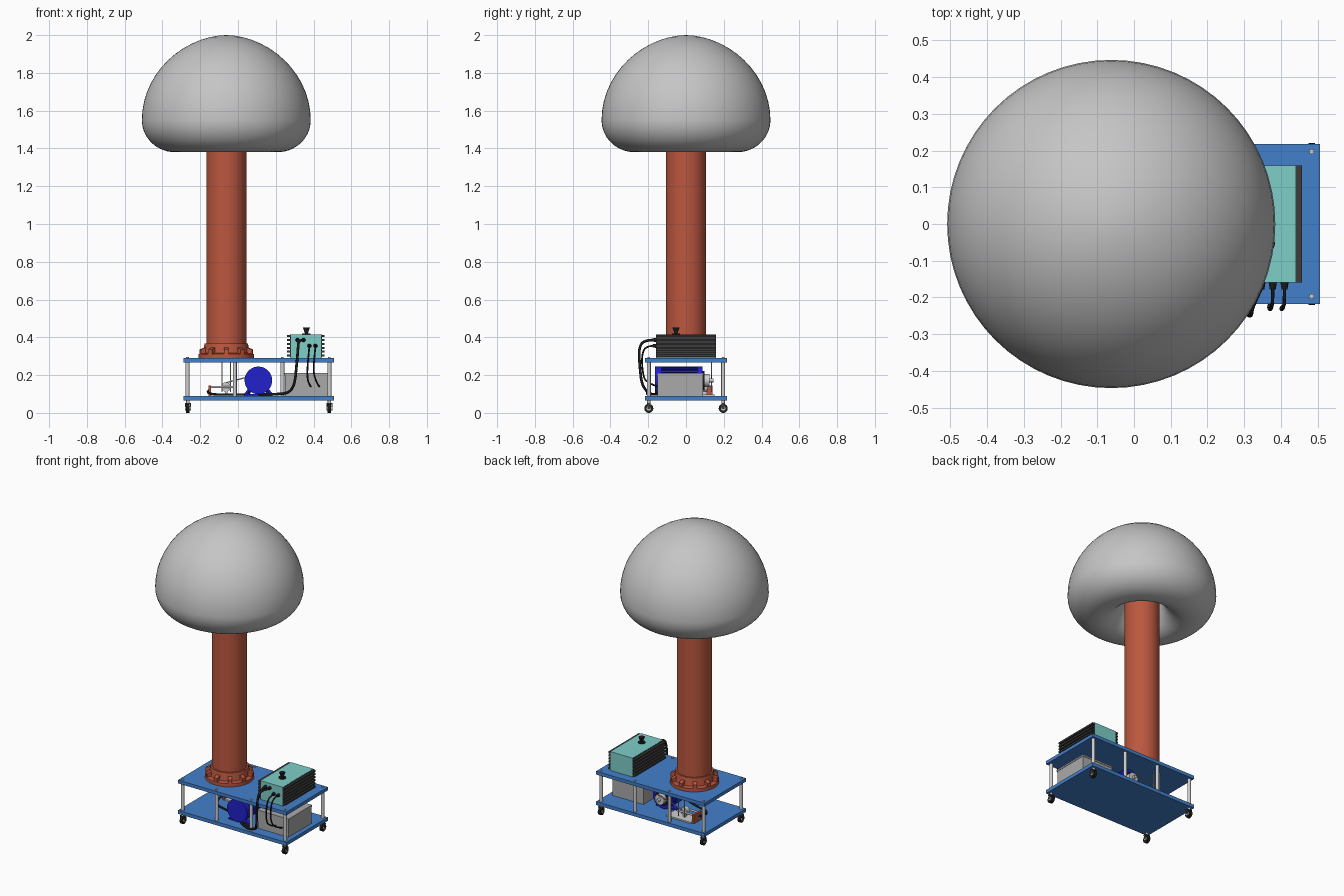
import bpy, bmesh, math
from mathutils import Matrix, Vector

if "Cube" in bpy.data.objects:
    bpy.data.objects.remove(bpy.data.objects["Cube"])


def material(name, rgb):
    m = bpy.data.materials.new(name)
    m.diffuse_color = (*rgb, 1)
    m.use_nodes = True
    m.node_tree.nodes["Principled BSDF"].inputs["Base Color"].default_value = m.diffuse_color
    return m


SILVER = material("dome silver", (0.56, 0.56, 0.56))
COPPER = material("copper red", (0.50, 0.095, 0.05))
BLUE = material("deck blue", (0.055, 0.215, 0.60))
TEAL = material("teal", (0.21, 0.62, 0.58))
MOTOR = material("motor blue", (0.015, 0.015, 0.60))
GREY = material("box grey", (0.40, 0.40, 0.40))
STEEL = material("steel", (0.62, 0.62, 0.62))
BLACK = material("black", (0.012, 0.012, 0.012))
DARK = material("heat sink grey", (0.045, 0.045, 0.045))


def finish(name, bm, mat, smooth=False):
    bmesh.ops.recalc_face_normals(bm, faces=bm.faces)
    me = bpy.data.meshes.new(name)
    bm.to_mesh(me)
    bm.free()
    ob = bpy.data.objects.new(name, me)
    bpy.context.collection.objects.link(ob)
    me.materials.append(mat)
    if smooth:
        bpy.ops.object.select_all(action='DESELECT')
        ob.select_set(True)
        bpy.context.view_layer.objects.active = ob
        bpy.ops.object.shade_smooth_by_angle(angle=math.radians(35))
    return ob


def box(name, x0, x1, y0, y1, z0, z1, mat):
    bm = bmesh.new()
    size = Matrix.Diagonal((x1 - x0, y1 - y0, z1 - z0, 1))
    mid = Matrix.Translation(((x0 + x1) / 2, (y0 + y1) / 2, (z0 + z1) / 2))
    bmesh.ops.create_cube(bm, size=1, matrix=mid @ size)
    return finish(name, bm, mat)


def rod(name, a, b, r, mat, r2=None, n=24):
    a, b = Vector(a), Vector(b)
    bm = bmesh.new()
    mtx = Matrix.Translation((a + b) / 2) @ (b - a).to_track_quat('Z', 'Y').to_matrix().to_4x4()
    bmesh.ops.create_cone(bm, cap_ends=True, segments=n, radius1=r,
                          radius2=r if r2 is None else r2, depth=(b - a).length, matrix=mtx)
    return finish(name, bm, mat, True)


def lathe(name, profile, cx, mat, n=64):
    bm = bmesh.new()
    verts = [bm.verts.new((r, 0, z)) for r, z in profile]
    edges = [bm.edges.new(p) for p in zip(verts, verts[1:])]
    bmesh.ops.spin(bm, geom=verts + edges, cent=(0, 0, 0), axis=(0, 0, 1),
                   angle=math.tau, steps=n)
    bmesh.ops.remove_doubles(bm, verts=bm.verts, dist=1e-5)
    bmesh.ops.translate(bm, verts=bm.verts, vec=(cx, 0, 0))
    return finish(name, bm, mat, True)


def cable(name, pts, r, mat):
    cu = bpy.data.curves.new(name, 'CURVE')
    cu.dimensions = '3D'
    cu.bevel_depth, cu.bevel_resolution, cu.use_fill_caps = r, 2, True
    sp = cu.splines.new('NURBS')
    sp.points.add(len(pts) - 1)
    for p, co in zip(sp.points, pts):
        p.co = (*co, 1)
    sp.use_endpoint_u, sp.order_u, sp.resolution_u = True, 3, 8
    cu.materials.append(mat)
    bpy.context.collection.objects.link(bpy.data.objects.new(name, cu))


CX = -0.062  # tower axis

# mushroom cap: dome, rounded rim, hollow underside closing on the tower
q = [i / 14 * math.pi / 2 for i in range(15)]
dome = [(0.447 * max(math.cos(t), 0) ** 1.08, 1.55 + 0.45 * math.sin(t)) for t in reversed(q)]
dome[0] = (0, 2.0)
dome += [(0.27 + 0.177 * math.cos(t), 1.55 - 0.17 * math.sin(t)) for t in q[1:]]
dome += [(0.27 - 0.15 * math.sin(t), 1.56 - 0.18 * math.cos(t)) for t in q[1:]]
dome += [(0.09, 1.61), (0, 1.62)]
lathe("dome_cap", dome, CX, SILVER)

# tower tube and its ribbed flange
rod("tower_tube", (CX, 0, 0.29), (CX, 0, 1.615), 0.106, COPPER, n=64)
lathe("tower_flange", [(0, 0.29), (0.148, 0.29), (0.148, 0.312), (0.122, 0.316),
                       (0.115, 0.368), (0, 0.368)], CX, COPPER)
for i in range(10):
    bm = bmesh.new()
    prof = [(0.10, 0.30), (0.146, 0.30), (0.146, 0.335), (0.122, 0.345), (0.10, 0.345)]
    face = bm.faces.new([bm.verts.new((r, -0.012, z)) for r, z in prof])
    ext = bmesh.ops.extrude_face_region(bm, geom=[face])["geom"]
    bmesh.ops.translate(bm, vec=(0, 0.024, 0),
                        verts=[v for v in ext if isinstance(v, bmesh.types.BMVert)])
    bm.transform(Matrix.Translation((CX, 0, 0)) @ Matrix.Rotation(math.tau * (i + 0.5) / 10, 4, 'Z'))
    finish(f"flange_rib_{i}", bm, COPPER)

# two decks, posts, bolts and casters
box("lower_deck", -0.288, 0.507, -0.218, 0.218, 0.066, 0.089, BLUE)
box("upper_deck", -0.288, 0.507, -0.218, 0.218, 0.268, 0.290, BLUE)
for y in (-0.197, 0.197):
    for x in (-0.267, -0.017, 0.235, 0.484):
        rod("deck_post", (x, y, 0.089), (x, y, 0.268), 0.0105, STEEL)
        rod("deck_bolt", (x, y, 0.290), (x, y, 0.295), 0.007, STEEL, n=12)
    for x in (-0.265, 0.484):
        rod("caster_stem", (x, y, 0.045), (x, y, 0.066), 0.009, STEEL, n=12)
        box("caster_fork_top", x - 0.016, x + 0.016, y - 0.010, y + 0.010, 0.047, 0.053, DARK)
        rod("caster_tyre", (x - 0.009, y, 0.024), (x + 0.009, y, 0.024), 0.024, BLACK)
        rod("caster_hub", (x - 0.015, y, 0.024), (x + 0.015, y, 0.024), 0.012, STEEL, n=16)
        for s in (-1, 1):
            box("caster_fork_side", x + s * 0.0135 - 0.002, x + s * 0.0135 + 0.002,
                y - 0.008, y + 0.008, 0.02, 0.05, DARK)

# teal control box with finned heat sinks on both ends
box("control_box", 0.28, 0.44, -0.16, 0.16, 0.290, 0.415, TEAL)
for x0, x1, xb in ((0.26, 0.28, 0.275), (0.44, 0.458, 0.44)):
    box("heat_sink_back", xb, xb + 0.005, -0.16, 0.16, 0.292, 0.414, DARK)
    for i in range(6):
        z = 0.298 + i * 0.0205
        box("heat_sink_fin", x0, x1, -0.16, 0.16, z, z + 0.011, DARK)

# knob on top of the control box
rod("knob_base", (0.362, -0.053, 0.415), (0.362, -0.053, 0.421), 0.022, BLACK)
rod("knob_stem", (0.362, -0.053, 0.420), (0.362, -0.053, 0.438), 0.008, BLACK, 0.013)
rod("knob_head", (0.362, -0.053, 0.436), (0.362, -0.053, 0.452), 0.013, BLACK, 0.019)

# sockets and cables on the front
sockets = ((0.315, 0.386), (0.347, 0.386), (0.378, 0.355), (0.41, 0.355))
for x, z in sockets:
    rod("cable_socket", (x, -0.16, z), (x, -0.178, z), 0.011, BLACK, 0.008, 16)
for x, s in ((0.315, 0), (0.347, -0.03)):
    cable("motor_cable", [(x, -0.17, 0.386), (0.32, -0.225, 0.385), (0.318, -0.25, 0.34),
                          (0.31, -0.245, 0.25), (0.30, -0.235, 0.15), (0.27, -0.20, 0.105),
                          (0.20, -0.18 + s, 0.098), (0.11, -0.14, 0.098)], 0.007, BLACK)
for x, xe in ((0.378, 0.385), (0.41, 0.43)):
    cable("box_cable", [(x, -0.17, 0.355), (x, -0.215, 0.355), (x - 0.005, -0.235, 0.30),
                        (x - 0.012, -0.23, 0.22), (xe - 0.015, -0.215, 0.16), (xe, -0.15, 0.14)],
          0.0045, BLACK)

# transformer box
box("transformer_box", 0.25, 0.475, -0.15, 0.09, 0.089, 0.207, GREY)
box("transformer_lid", 0.247, 0.478, -0.153, 0.093, 0.200, 0.211, GREY)

# motor lying along y, with ribs, feet and rear hub
MX, MZ = 0.108, 0.172
rod("motor_body", (MX, -0.15, MZ), (MX, 0.08, MZ), 0.066, MOTOR, n=40)
rod("motor_front_cap", (MX, -0.165, MZ), (MX, -0.13, MZ), 0.073, MOTOR, n=40)
rod("motor_rear_cap", (MX, 0.06, MZ), (MX, 0.088, MZ), 0.073, MOTOR, n=40)
for i in range(20):
    bm = bmesh.new()
    bmesh.ops.create_cube(bm, size=1, matrix=Matrix.Translation((MX, -0.035, MZ))
                          @ Matrix.Rotation(math.tau * i / 20, 4, 'Y')
                          @ Matrix.Translation((0, 0, 0.068)) @ Matrix.Diagonal((0.005, 0.19, 0.01, 1)))
    finish("motor_rib", bm, MOTOR)
for y in (-0.13, 0.04):
    for s in (-1, 1):
        rod("motor_foot", (MX + s * 0.068, y, 0.09), (MX + s * 0.035, y, 0.135), 0.012, MOTOR, n=4)
    box("motor_foot_pad", MX - 0.075, MX + 0.075, y - 0.015, y + 0.015, 0.089, 0.099, MOTOR)
rod("motor_rear_ring", (MX, 0.088, MZ), (MX, 0.098, MZ), 0.05, BLACK)
rod("motor_rear_hub", (MX, 0.09, MZ), (MX, 0.125, MZ), 0.034, STEEL)
rod("motor_shaft", (MX, 0.12, MZ), (MX, 0.145, MZ), 0.010, STEEL)

# spark gap: base, copper block, rods, wheel and drive line
box("gap_base", -0.14, 0.04, 0.06, 0.15, 0.089, 0.098, STEEL)
box("gap_copper_block", -0.157, -0.143, 0.06, 0.14, 0.089, 0.145, COPPER)
for y in (0.075, 0.125):
    rod("gap_rod", (-0.15, y, 0.137), (-0.02, y, 0.137), 0.006, STEEL, n=12)
rod("gap_wheel", (-0.063, 0.085, 0.137), (-0.063, 0.115, 0.137), 0.025, STEEL)
box("gap_wheel_mount", -0.07, -0.056, 0.09, 0.11, 0.095, 0.137, STEEL)
rod("gap_drive_line", (-0.063, 0.135, 0.16), (MX, 0.135, 0.205), 0.003, STEEL, n=8)
for x in (-0.085, -0.04):
    rod("gap_lead", (x, 0.135, 0.11), (x, 0.135, 0.268), 0.003, STEEL, n=8)
cable("gap_cable", [(0.06, -0.10, 0.097), (-0.03, -0.06, 0.097), (-0.13, -0.04, 0.097),
                    (-0.17, 0.04, 0.11), (-0.15, 0.10, 0.12)], 0.006, BLACK)
